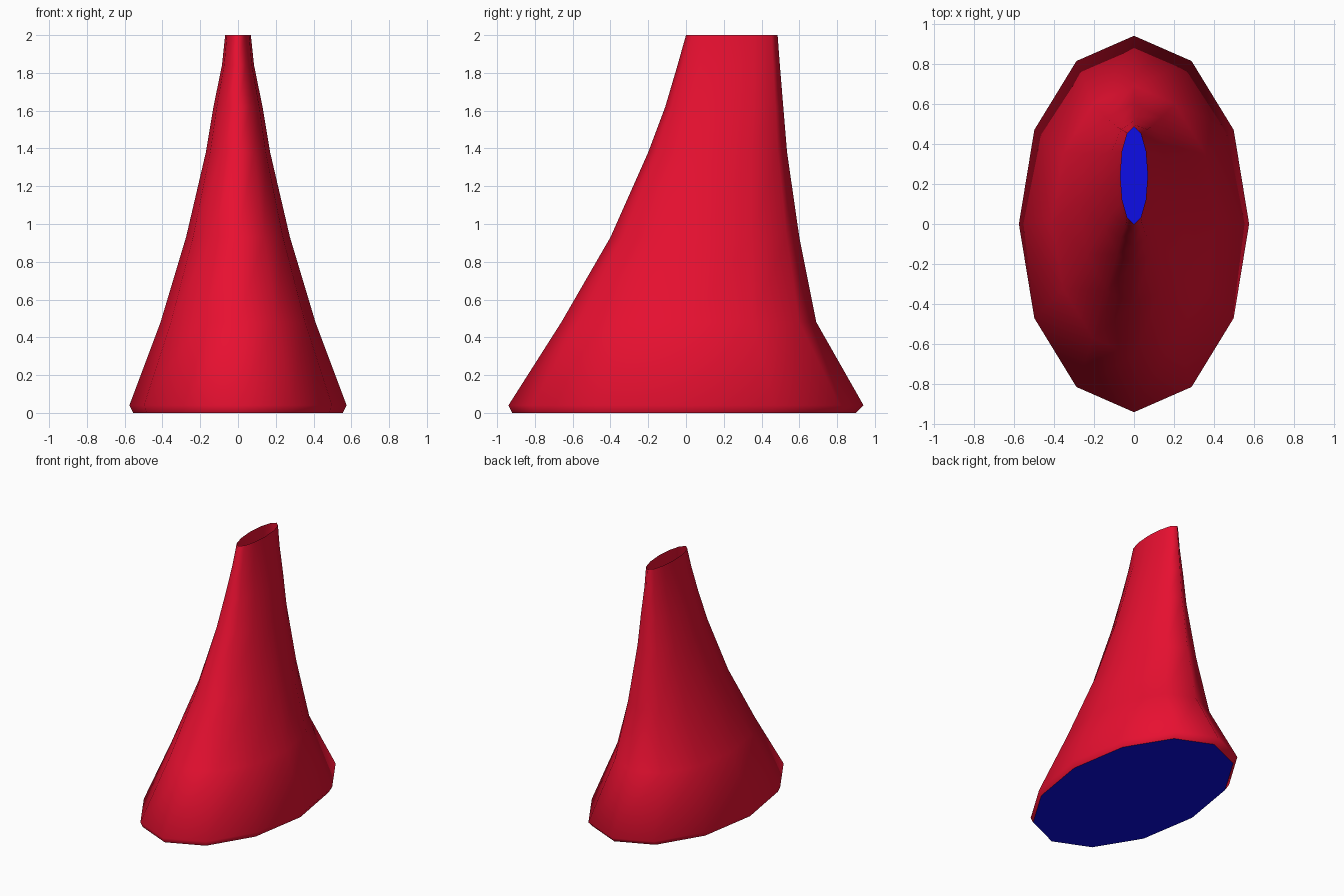
import bpy
import bmesh
from math import sin, cos, tau

cube = bpy.data.objects.get("Cube")
if cube:
    bpy.data.objects.remove(cube, do_unlink=True)

SIDES = 12

# Cross-sections: height, half width, front y, back y
RINGS = [
    (0.00, 0.555, -0.92, 0.90),
    (0.04, 0.575, -0.94, 0.94),
    (0.48, 0.41, -0.66, 0.69),
    (0.93, 0.275, -0.40, 0.60),
    (1.38, 0.17, -0.20, 0.535),
    (1.62, 0.13, -0.11, 0.515),
    (1.84, 0.085, -0.045, 0.497),
    (2.00, 0.068, 0.00, 0.485),
]


def make_material(name, rgb):
    mat = bpy.data.materials.new(name)
    mat.use_nodes = True
    color = (*rgb, 1.0)
    mat.diffuse_color = color
    mat.node_tree.nodes["Principled BSDF"].inputs["Base Color"].default_value = color
    return mat


def add_ring(bm, z, half_width, front, back):
    middle, half_depth = (front + back) / 2, (back - front) / 2
    return [bm.verts.new((half_width * sin(tau * i / SIDES),
                          middle - half_depth * cos(tau * i / SIDES), z))
            for i in range(SIDES)]


def finish(bm, name, mat, smooth):
    mesh = bpy.data.meshes.new(name)
    for face in bm.faces:
        face.smooth = smooth
    bm.to_mesh(mesh)
    bm.free()
    mesh.materials.append(mat)
    obj = bpy.data.objects.new(name, mesh)
    bpy.context.collection.objects.link(obj)
    return obj


red = make_material("red", (0.8, 0.005, 0.03))
blue = make_material("blue", (0.004, 0.004, 0.8))

# Leaning tapered sleeve, open at the top
bm = bmesh.new()
rings = [add_ring(bm, *ring) for ring in RINGS]
for low, high in zip(rings, rings[1:]):
    for i in range(SIDES):
        j = (i + 1) % SIDES
        bm.faces.new((low[i], low[j], high[j], high[i]))
finish(bm, "tapered_sleeve", red, True)

# Flat base plate closing the bottom
bm = bmesh.new()
bm.faces.new(reversed(add_ring(bm, *RINGS[0])))
finish(bm, "base_plate", blue, False)
